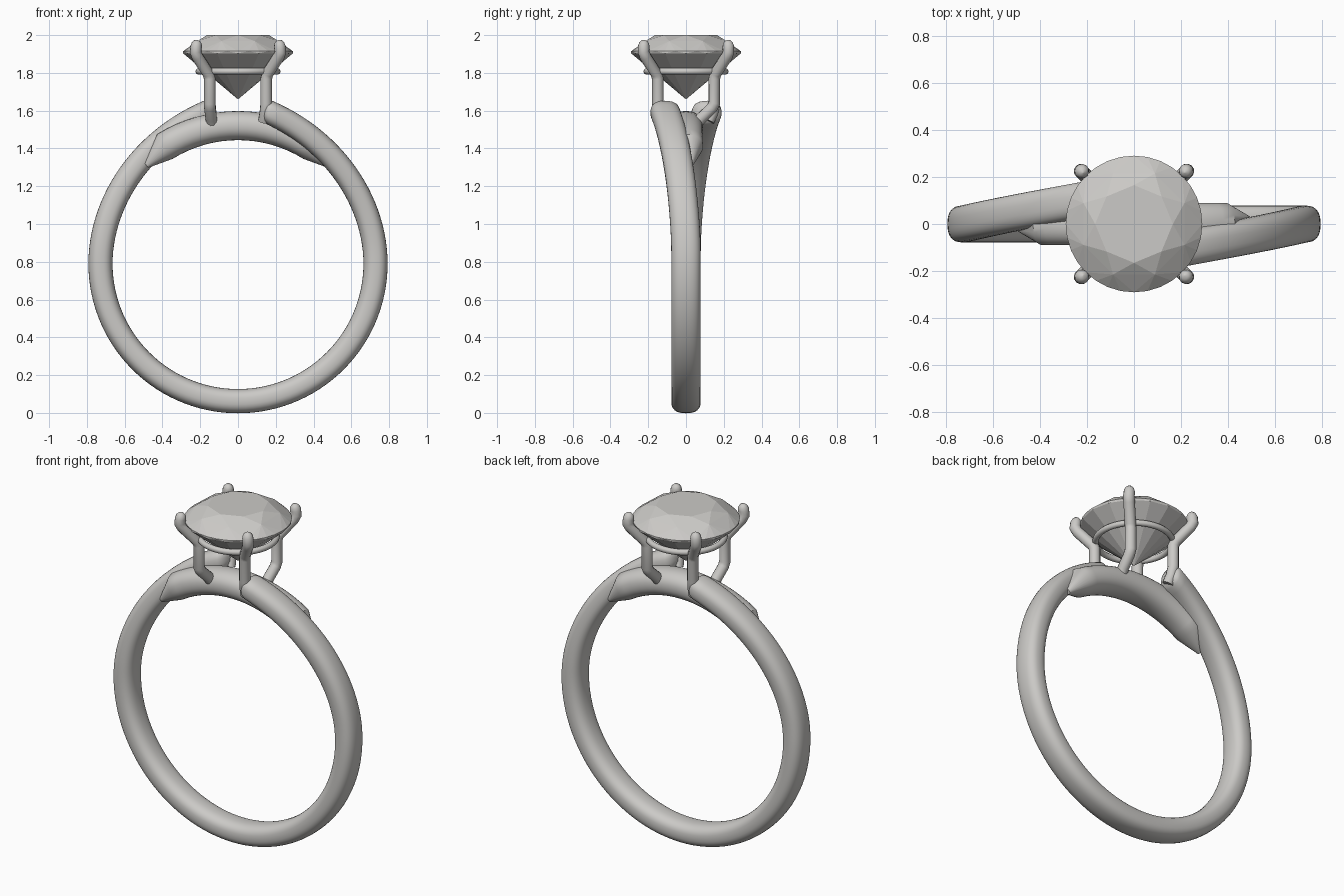
import bpy, bmesh
from math import sin, cos, pi, radians, copysign
from mathutils import Vector

cube = bpy.data.objects.get("Cube")
if cube:
    bpy.data.objects.remove(cube)

CENTRE_Z = 0.79

silver = bpy.data.materials.new("silver grey")
silver.use_nodes = True
colour = (0.6, 0.59, 0.57, 1)
silver.diffuse_color = colour
silver.node_tree.nodes["Principled BSDF"].inputs["Base Color"].default_value = colour


def add_mesh(name, bm, smooth=True):
    bmesh.ops.recalc_face_normals(bm, faces=bm.faces)
    mesh = bpy.data.meshes.new(name)
    bm.to_mesh(mesh)
    bm.free()
    obj = bpy.data.objects.new(name, mesh)
    bpy.context.collection.objects.link(obj)
    mesh.materials.append(silver)
    if smooth:
        bpy.ops.object.select_all(action="DESELECT")
        obj.select_set(True)
        bpy.context.view_layer.objects.active = obj
        bpy.ops.object.shade_smooth_by_angle(angle=radians(35))
    return obj


def loft_arc(name, stations, power, sides=32):
    """Rounded section carried round the finger: (angle from bottom, radius, y, half thickness, half width)."""
    bm = bmesh.new()
    rings = []
    for angle, radius, y, thick, wide in stations:
        ring = []
        for i in range(sides):
            t = 2 * pi * i / sides
            c, s = cos(t), sin(t)
            r = radius + thick * copysign(abs(c) ** power, c)
            w = y + wide * copysign(abs(s) ** power, s)
            ring.append(bm.verts.new((r * sin(angle), w, CENTRE_Z - r * cos(angle))))
        rings.append(ring)
    for a, b in zip(rings, rings[1:]):
        for i in range(sides):
            j = (i + 1) % sides
            bm.faces.new((a[i], a[j], b[j], b[i]))
    bm.faces.new(rings[0])
    bm.faces.new(rings[-1])
    return add_mesh(name, bm)


# Band: a hoop whose two ends rise and pass each other at the top
def band_station(degrees, scale=1):
    u = max(0, (abs(degrees) - 95) / 75)
    side = copysign(1, degrees)
    return (radians(degrees), 0.728 + 0.095 * u ** 2.5, -side * 0.115 * u ** 1.6,
            0.064 * scale, 0.078 * scale)


stations = [band_station(d) for d in range(-168, 169, 3)]
for extra, scale in ((1.2, 0.9), (2.2, 0.68), (2.8, 0.35)):
    stations.insert(0, band_station(-168 - extra, scale))
    stations.append(band_station(168 + extra, scale))
loft_arc("band", stations, 0.8)

# Bridge: short arc under the stone, with pointed ends running into the band
bridge = [(radians(180 - d), 0.731, 0, 0.077, 0.09) for d in range(-32, 33, 4)]
bridge.insert(0, (radians(180 + 43), 0.71, -0.02, 0.015, 0.015))
bridge.append((radians(180 - 43), 0.71, 0.02, 0.015, 0.015))
loft_arc("bridge", bridge, 0.9)

# Gallery ring that ties the prongs together
bm = bmesh.new()
loops = []
for i in range(64):
    a = 2 * pi * i / 64
    loop = []
    for k in range(12):
        t = 2 * pi * k / 12
        r = 0.208 + 0.017 * cos(t)
        loop.append(bm.verts.new((r * cos(a), r * sin(a), 1.808 + 0.017 * sin(t))))
    loops.append(loop)
for i in range(64):
    a, b = loops[i], loops[(i + 1) % 64]
    for k in range(12):
        bm.faces.new((a[k], a[(k + 1) % 12], b[(k + 1) % 12], b[k]))
add_mesh("gallery_ring", bm)


# Prongs: (x, y, z, relative radius), mirrored to the four corners
SHAFT = [(0.15, 0.15, 1.64, 1), (0.15, 0.15, 1.77, 1), (0.156, 0.156, 1.795, 1),
         (0.215, 0.215, 1.885, 1), (0.225, 0.225, 1.91, 1), (0.221, 0.224, 1.94, 1),
         (0.218, 0.221, 1.958, 0.85), (0.216, 0.219, 1.97, 0.5), (0.215, 0.218, 1.974, 0.05)]
BRIDGE_FOOT = [(0.137, 0.055, 1.525, 1), (0.142, 0.08, 1.56, 1), (0.149, 0.138, 1.615, 1)]
BAND_FOOT = [(0.137, 0.12, 1.545, 1), (0.145, 0.14, 1.59, 1)]


def prong(name, sx, sy):
    path = (BRIDGE_FOOT if sx == sy else BAND_FOOT) + SHAFT
    curve = bpy.data.curves.new(name, "CURVE")
    curve.dimensions = "3D"
    curve.bevel_depth = 0.031
    curve.bevel_resolution = 4
    curve.use_fill_caps = True
    spline = curve.splines.new("POLY")
    spline.points.add(len(path) - 1)
    spline.use_smooth = True
    for p, (x, y, z, r) in zip(spline.points, path):
        p.co = (sx * x, sy * y, z, 1)
        p.radius = r
    curve.materials.append(silver)
    bpy.context.collection.objects.link(bpy.data.objects.new(name, curve))


for sx, side in ((1, "left"), (-1, "right")):
    for sy, end in ((-1, "front"), (1, "back")):
        prong(f"{end}_{side}_prong", sx, sy)

# Stone: faceted brilliant cut, the hull of its facet corners
bm = bmesh.new()


def corners(count, radius, z, turn=0):
    for i in range(count):
        a = 2 * pi * (i + turn) / count
        bm.verts.new(Vector((radius * cos(a), radius * sin(a), z)))


corners(8, 0.165, 2.0)
corners(8, 0.232, 1.968, 0.5)
corners(32, 0.29, 1.915)
corners(16, 0.29, 1.903)
bm.verts.new((0, 0, 1.66))
bmesh.ops.convex_hull(bm, input=bm.verts)
bmesh.ops.dissolve_limit(bm, angle_limit=radians(1), verts=bm.verts, edges=bm.edges)
add_mesh("stone", bm, smooth=False)
